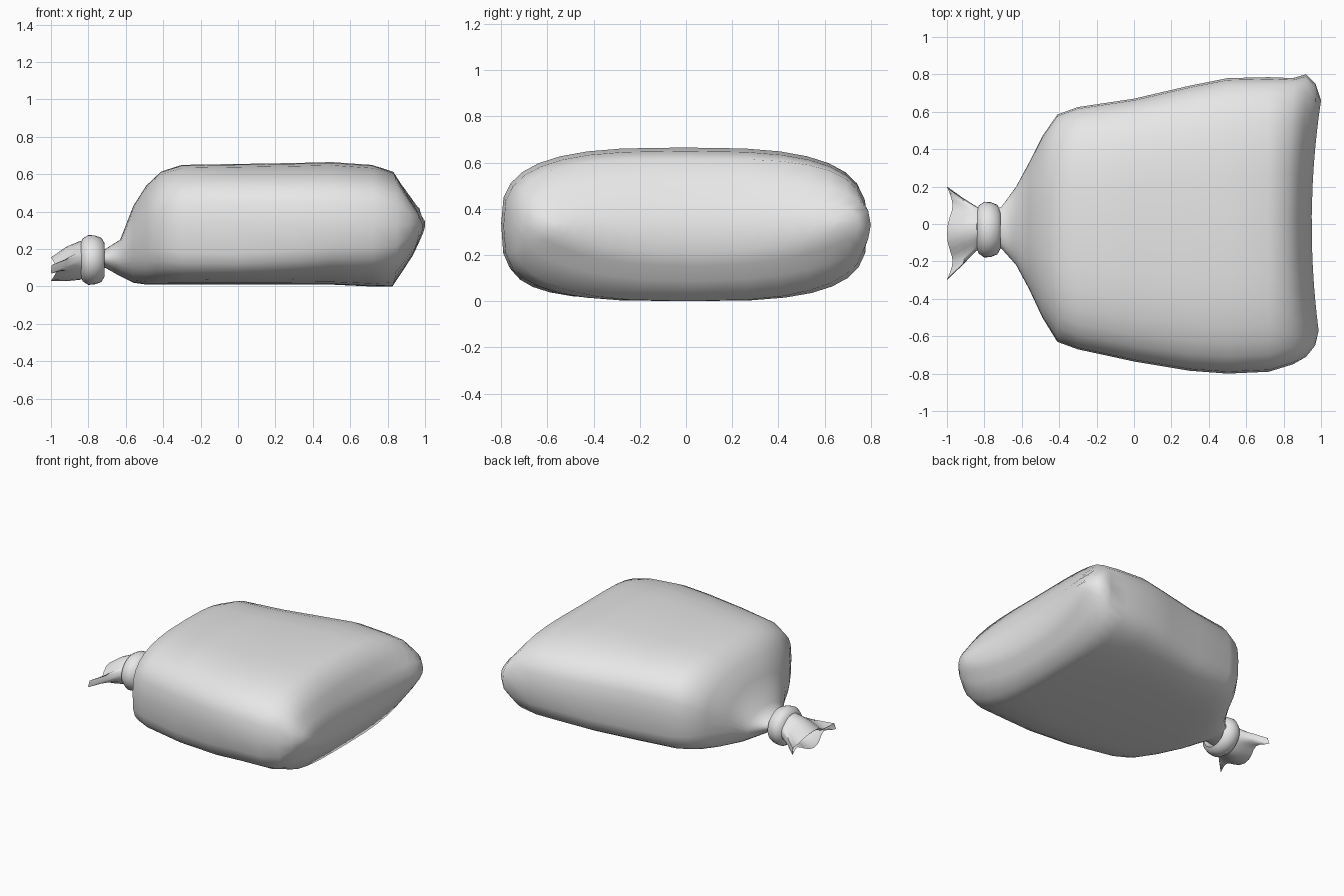
import bpy, bmesh, math

cube = bpy.data.objects.get("Cube")
if cube:
    bpy.data.objects.remove(cube, do_unlink=True)

N = 32  # points around each ring

mat = bpy.data.materials.new("sack grey")
mat.use_nodes = True
GREY = (0.8, 0.8, 0.8, 1)
mat.diffuse_color = GREY
mat.node_tree.nodes["Principled BSDF"].inputs["Base Color"].default_value = GREY


def spow(v, p):
    return math.copysign(abs(v) ** p, v)


def ring(x, y0, y1, z0, z1, top=2.0, bottom=2.0):
    """Rounded-box ring across x, with separate roundness above and below."""
    pts = []
    for i in range(N):
        a = 2 * math.pi * i / N
        c, s = math.cos(a), math.sin(a)
        e = 2 / (top if s >= 0 else bottom)
        pts.append([x, (y0 + y1) / 2 + (y1 - y0) / 2 * spow(c, e),
                    (z0 + z1) / 2 + (z1 - z0) / 2 * spow(s, e)])
    return pts


def loft(name, rings, cap_start=False, cap_end=False, closed=False, angle=60):
    """Skin the rings; caps are strips of quads joining top to bottom."""
    bm = bmesh.new()
    rows = [[bm.verts.new(p) for p in r] for r in rings]
    pairs = list(zip(rows, rows[1:]))
    if closed:
        pairs.append((rows[-1], rows[0]))
    for a, b in pairs:
        for i in range(N):
            j = (i + 1) % N
            bm.faces.new((a[i], a[j], b[j], b[i]))
    for row, wanted in ((rows[0], cap_start), (rows[-1], cap_end)):
        if not wanted:
            continue
        for i in range(N // 2):
            quad = [row[i], row[i + 1], row[(N - i - 1) % N], row[(N - i) % N]]
            bm.faces.new(list(dict.fromkeys(quad)))
    bmesh.ops.recalc_face_normals(bm, faces=bm.faces)
    mesh = bpy.data.meshes.new(name)
    bm.to_mesh(mesh)
    bm.free()
    mesh.materials.append(mat)
    obj = bpy.data.objects.new(name, mesh)
    bpy.context.collection.objects.link(obj)
    bpy.ops.object.select_all(action="DESELECT")
    obj.select_set(True)
    bpy.context.view_layer.objects.active = obj
    bpy.ops.object.shade_smooth_by_angle(angle=math.radians(angle))
    return obj


# Bulging sack body: x, y range, z range, roundness above and below
body = [
    (-0.78, -0.13, 0.08, 0.08, 0.21, 2, 2),
    (-0.71, -0.13, 0.09, 0.10, 0.20, 2, 2),
    (-0.63, -0.22, 0.20, 0.055, 0.25, 2, 2),
    (-0.56, -0.35, 0.33, 0.02, 0.43, 2.2, 2.5),
    (-0.49, -0.50, 0.47, 0.01, 0.54, 2.5, 3),
    (-0.41, -0.63, 0.585, 0.01, 0.615, 2.8, 3.6),
    (-0.30, -0.67, 0.625, 0.01, 0.65, 3, 4.3),
    (0.0, -0.735, 0.67, 0.01, 0.655, 3, 4.5),
    (0.30, -0.785, 0.74, 0.01, 0.66, 3, 4),
    (0.50, -0.80, 0.78, 0.01, 0.665, 3, 3.5),
    (0.72, -0.79, 0.785, 0.0, 0.65, 3, 3.2),
    (0.85, -0.75, 0.78, 0.015, 0.63, 3, 3),
    (0.92, -0.71, 0.80, 0.12, 0.54, 2.6, 2.6),
    (0.97, -0.65, 0.75, 0.20, 0.47, 2.5, 2.5),
    (1.0, -0.57, 0.66, 0.27, 0.40, 2.4, 2.4),
]
rings = [ring(*r) for r in body]
# Dish the far end inward and sag its ridge between the corners
for r in rings:
    for p in r:
        w = min(1, max(0, (p[0] - 0.7) / 0.3))
        mid = max(0, 1 - (p[1] / 0.66) ** 2)
        p[0] -= 0.05 * w * mid
        p[2] -= 0.06 * w * w * mid
loft("sack_body", rings, cap_start=True, cap_end=True)

# Rounded tie around the neck
tie = [(-0.715, 0.10), (-0.73, 0.128), (-0.765, 0.142), (-0.80, 0.145),
       (-0.83, 0.125), (-0.84, 0.10), (-0.78, 0.08)]
loft("neck_tie", [ring(x, -0.03 - r * 1.03, -0.03 + r * 1.03,
                       0.142 - r * 0.92, 0.142 + r * 0.92)
                  for x, r in tie], closed=True)

# Gathered tail: pleats grow towards the ragged, hollow open end
tail = [
    (-0.79, -0.12, 0.07, 0.06, 0.22, 0),
    (-0.84, -0.14, 0.09, 0.04, 0.24, 0.2),
    (-0.91, -0.21, 0.13, 0.04, 0.20, 0.6),
    (-0.985, -0.28, 0.18, 0.05, 0.135, 1),
    (-0.975, -0.26, 0.16, 0.06, 0.125, 1),
    (-0.90, -0.16, 0.09, 0.07, 0.16, 0.5),
]
rings = []
for x, y0, y1, z0, z1, w in tail:
    r = ring(x, y0, y1, z0, z1)
    for i, p in enumerate(r):
        wave = math.cos(8 * math.pi * i / N)
        p[0] -= 0.015 * w * wave
        p[1] += 0.04 * w * wave * (p[1] - (y0 + y1) / 2) / (y1 - y0)
        p[2] += 0.02 * w * wave * (1 if 0 < i < N / 2 else -1)
    rings.append(r)
loft("gathered_tail", rings, cap_start=True, cap_end=True, angle=45)
